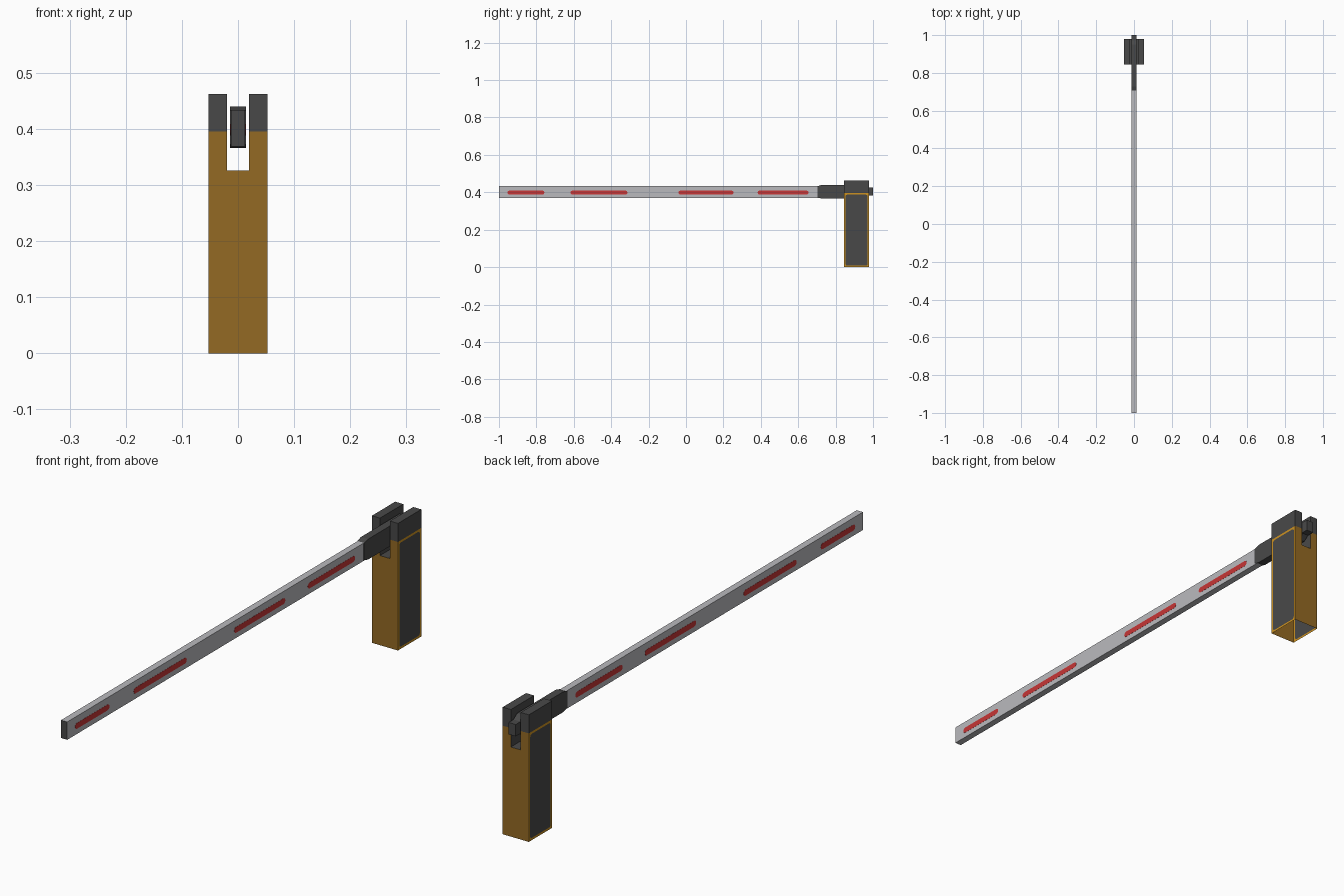
import bpy, bmesh, math
from mathutils import Vector

if "Cube" in bpy.data.objects:
    bpy.data.objects.remove(bpy.data.objects["Cube"])


def material(name, rgb):
    lin = [c / 12.92 if c <= 0.04045 else ((c + 0.055) / 1.055) ** 2.4 for c in rgb]
    m = bpy.data.materials.new(name)
    m.diffuse_color = (*lin, 1)
    m.use_nodes = True
    m.node_tree.nodes["Principled BSDF"].inputs["Base Color"].default_value = m.diffuse_color
    return m


BROWN = material("ochre", (0.58, 0.415, 0.14))
YELLOW = material("bright_amber", (0.80, 0.57, 0.13))
DARK = material("dark_grey", (0.285, 0.285, 0.285))
LIGHT = material("light_grey", (0.73, 0.73, 0.745))
RED = material("signal_red", (0.78, 0.21, 0.21))


def finish(name, bm, mats):
    bmesh.ops.recalc_face_normals(bm, faces=bm.faces)
    me = bpy.data.meshes.new(name)
    bm.to_mesh(me)
    bm.free()
    for m in mats:
        me.materials.append(m)
    ob = bpy.data.objects.new(name, me)
    bpy.context.collection.objects.link(ob)
    return ob


def prism(points, offset):
    """Extrude a closed outline of 3D points along an offset."""
    bm = bmesh.new()
    face = bm.faces.new([bm.verts.new(p) for p in points])
    ext = bmesh.ops.extrude_face_region(bm, geom=[face], use_keep_orig=True)
    verts = [g for g in ext["geom"] if isinstance(g, bmesh.types.BMVert)]
    bmesh.ops.translate(bm, verts=verts, vec=offset)
    bmesh.ops.recalc_face_normals(bm, faces=bm.faces)
    return bm


def box(x0, x1, y0, y1, z0, z1):
    return prism([(x0, y0, z0), (x1, y0, z0), (x1, y0, z1), (x0, y0, z1)], (0, y1 - y0, 0))


# Post housing: hollow forked shell, open at the bottom
HW, SW = 0.0525, 0.02          # half width of post and slot
Y0, Y1 = 0.845, 0.979          # post depth
ZS, ZC, ZT = 0.326, 0.395, 0.4625   # slot floor, cap start, top
outline = [(-HW, 0), (HW, 0), (HW, ZC), (SW, ZC), (SW, ZS), (-SW, ZS), (-SW, ZC), (-HW, ZC)]
bm = prism([(x, Y0, z) for x, z in outline], (0, Y1 - Y0, 0))
sides, gone = [], []
for f in bm.faces:
    c = f.calc_center_median()
    if abs(f.normal.y) > 0.9:
        f.material_index = 0
    elif abs(c.x) > HW - 0.001:
        f.material_index = 1
        sides.append(f)
    elif c.z < 0.001 or c.z > ZC - 0.001:
        gone.append(f)
    else:
        f.material_index = 2
bmesh.ops.delete(bm, geom=gone, context='FACES')
# dark side panels inset in an amber border with clipped corners
bmesh.ops.inset_individual(bm, faces=sides, thickness=0.008, use_even_offset=True)
corners = []
for f in sides:
    f.material_index = 2
    corners += list(f.verts)
bmesh.ops.bevel(bm, geom=corners, offset=0.008, offset_type='OFFSET', segments=2,
                profile=0.5, affect='VERTICES', material=1)
finish("post_housing", bm, [BROWN, YELLOW, DARK])

# Dark caps on the two fork arms
for side, a, b in (("left", -HW, -SW), ("right", SW, HW)):
    finish(f"{side}_fork_cap", box(a, b, Y0, Y1, ZC, ZT), [DARK])

# Barrier boom with dark end cap
AX = 0.0125
bm = box(-AX, AX, -1, 0.74, 0.369, 0.434)
for f in bm.faces:
    f.material_index = 1 if f.normal.y < -0.9 else 0
finish("boom", bm, [LIGHT, DARK])

# Boom holder passing through the fork
CX = 0.0145
profile = [(0.703, 0.372), (0.703, 0.433), (0.728, 0.44), (0.95, 0.44), (0.972, 0.425),
           (1.0, 0.425), (1.0, 0.382), (0.972, 0.382), (0.95, 0.366), (0.728, 0.366)]
finish("boom_holder", prism([(-CX, y, z) for y, z in profile], (2 * CX, 0, 0)), [DARK])

# Red reflector strips with rounded ends on both sides of the boom
R, ZM = 0.0105, 0.3985
for i, (a, b) in enumerate([(-0.955, -0.757), (-0.618, -0.313), (-0.04, 0.254), (0.383, 0.655)]):
    for side, s in (("left", -1), ("right", 1)):
        pts = []
        for cy, start in ((b - R, -90), (a + R, 90)):
            for k in range(7):
                t = math.radians(start + 30 * k)
                pts.append((s * (AX - 0.0005), cy + R * math.cos(t), ZM + R * math.sin(t)))
        finish(f"{side}_reflector_{i + 1}", prism(pts, (s * 0.001, 0, 0)), [RED])
